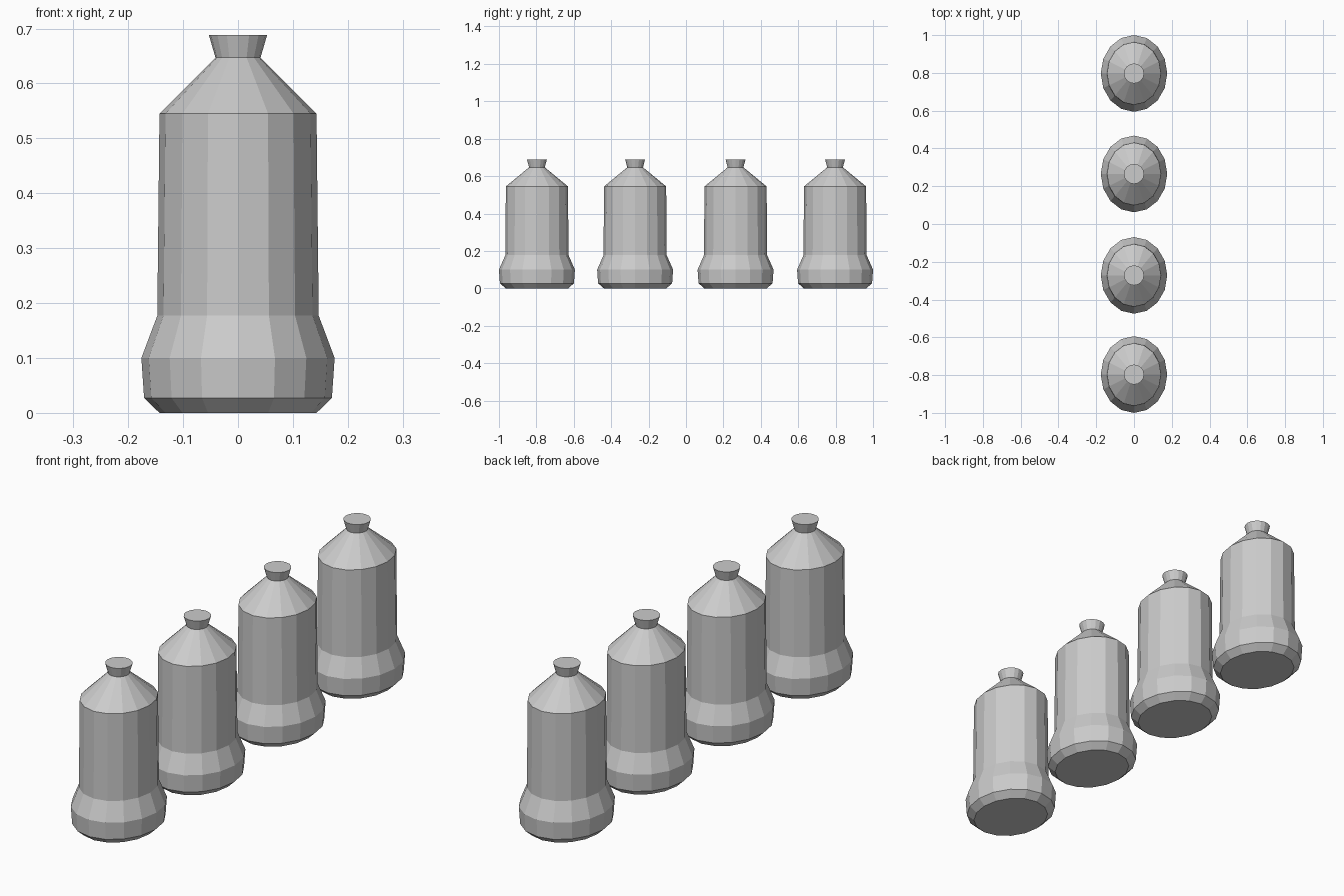
import bpy, bmesh
from math import sin, cos, tau

if "Cube" in bpy.data.objects:
    bpy.data.objects.remove(bpy.data.objects["Cube"])

SIDES = 16
# (half width x, half depth y, height) rings from base to lip
PROFILE = [(0.143, 0.167, 0.0), (0.171, 0.198, 0.027), (0.176, 0.203, 0.10),
           (0.147, 0.169, 0.177), (0.143, 0.166, 0.545),
           (0.041, 0.042, 0.647), (0.053, 0.053, 0.688)]


def make_bottle_mesh():
    bm = bmesh.new()
    rings = [[bm.verts.new((rx * cos(tau * i / SIDES), ry * sin(tau * i / SIDES), z))
              for i in range(SIDES)] for rx, ry, z in PROFILE]
    # walls
    for low, high in zip(rings, rings[1:]):
        for i in range(SIDES):
            j = (i + 1) % SIDES
            bm.faces.new((low[i], low[j], high[j], high[i]))
    # flat bottom and top
    bm.faces.new(rings[0][::-1])
    bm.faces.new(rings[-1])
    mesh = bpy.data.meshes.new("bottle")
    bm.to_mesh(mesh)
    bm.free()
    return mesh


# row of four bottles
bottle = make_bottle_mesh()
for n, y in enumerate((-0.797, -0.272, 0.265, 0.797), 1):
    obj = bpy.data.objects.new(f"bottle_{n}", bottle)
    obj.location.y = y
    bpy.context.collection.objects.link(obj)
